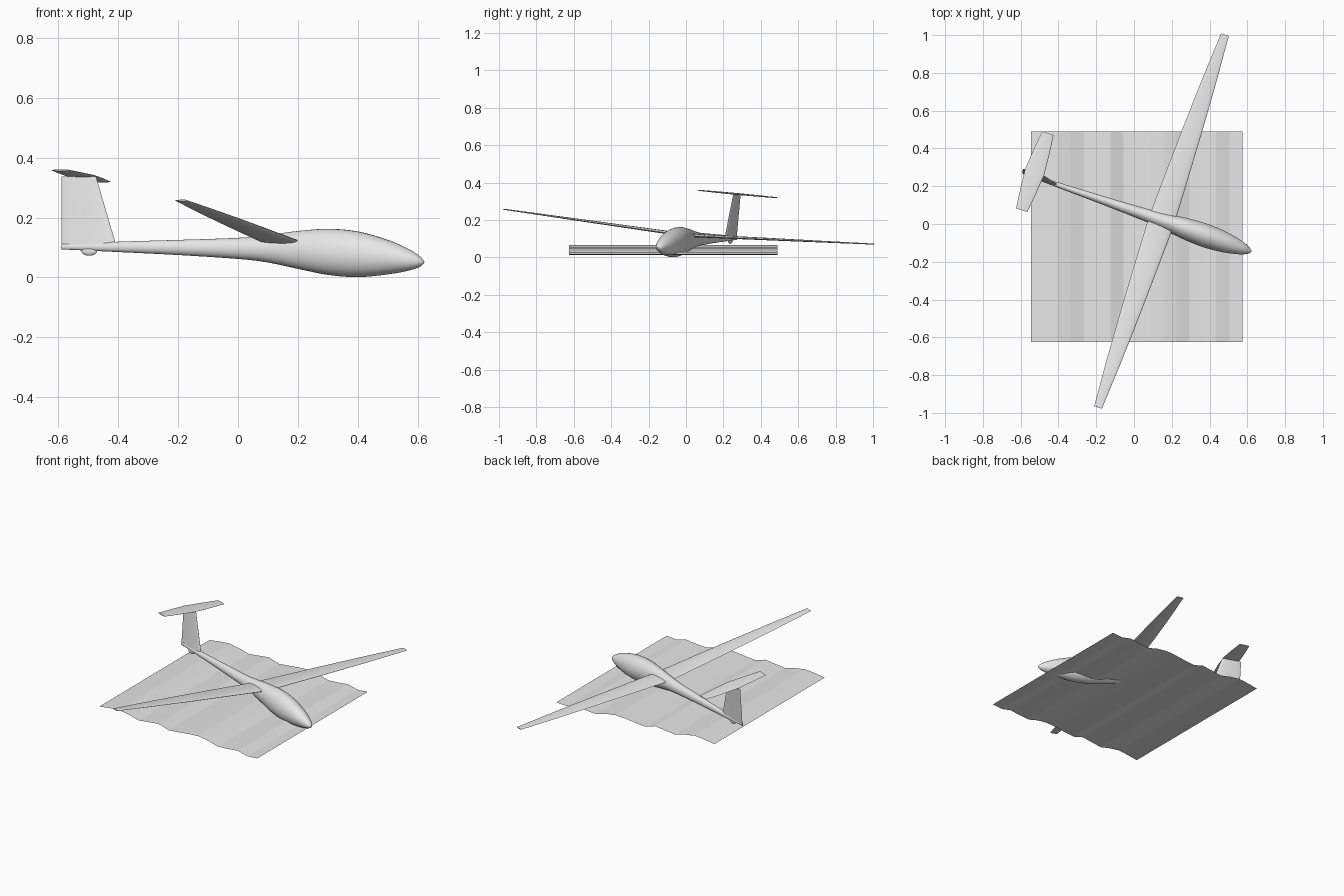
import bpy, bmesh, math
from mathutils import Matrix, Vector

if "Cube" in bpy.data.objects:
    bpy.data.objects.remove(bpy.data.objects["Cube"])

grey = bpy.data.materials.new("light_grey")
grey.diffuse_color = (0.8, 0.8, 0.8, 1)
grey.use_nodes = True
grey.node_tree.nodes["Principled BSDF"].inputs["Base Color"].default_value = grey.diffuse_color

# Glider pose: turned towards the front and banked
POSE = (Matrix.Translation((0, 0.06, 0))
        @ Matrix.Rotation(math.radians(-18.8), 4, 'Z')
        @ Matrix.Rotation(math.radians(-5.1), 4, 'X'))


def add_object(name, bm, pose=POSE, smooth=True):
    bmesh.ops.recalc_face_normals(bm, faces=bm.faces)
    me = bpy.data.meshes.new(name)
    bm.to_mesh(me)
    bm.free()
    me.materials.append(grey)
    ob = bpy.data.objects.new(name, me)
    bpy.context.collection.objects.link(ob)
    ob.matrix_world = pose
    if smooth:
        for p in me.polygons:
            p.use_smooth = True
        me.set_sharp_from_angle(angle=math.radians(35))
    return ob


def loft(name, rings):
    """Skin a closed solid over a row of equal rings."""
    bm = bmesh.new()
    rows = [[bm.verts.new(p) for p in r] for r in rings]
    n = len(rows[0])
    for a, b in zip(rows, rows[1:]):
        for i in range(n):
            j = (i + 1) % n
            bm.faces.new((a[i], a[j], b[j], b[i]))
    bm.faces.new(rows[0])
    bm.faces.new(rows[-1])
    return add_object(name, bm)


def smooth_rows(pts, steps=4):
    """Catmull-Rom curve through the rows."""
    pts = [Vector(p) for p in pts]
    ext = [pts[0]] + pts + [pts[-1]]
    out = []
    for a, b, c, d in zip(ext, ext[1:], ext[2:], ext[3:]):
        for k in range(steps):
            t = k / steps
            out.append(0.5 * (2 * b + (c - a) * t + (2 * a - 5 * b + 4 * c - d) * t * t
                              + (3 * b - a - 3 * c + d) * t ** 3))
    return out + [pts[-1]]


def airfoil(chord, thick, n=24):
    """Chord offset and thickness offset round a wing section."""
    out = []
    for i in range(n):
        t = math.tau * i / n
        out.append((chord / 2 * math.cos(t),
                    thick / 2 * math.sin(t) * (0.85 + 0.3 * math.cos(t))))
    return out


# Fuselage: station, bottom, top, half width
stations = [
    (-0.625, 0.094, 0.112, 0.006), (-0.42, 0.085, 0.120, 0.014),
    (-0.21, 0.075, 0.126, 0.021), (0.0, 0.062, 0.133, 0.030),
    (0.105, 0.050, 0.143, 0.037), (0.21, 0.029, 0.156, 0.048),
    (0.315, 0.009, 0.163, 0.059), (0.42, 0.001, 0.154, 0.062),
    (0.525, 0.010, 0.126, 0.051), (0.60, 0.023, 0.095, 0.034),
    (0.64, 0.036, 0.070, 0.017), (0.655, 0.049, 0.054, 0.002)]
rings = []
for s, lo, hi, w in smooth_rows([(*p,) for p in stations]):
    rings.append([(s, w * math.cos(math.tau * i / 28),
                   (lo + hi) / 2 + (hi - lo) / 2 * math.sin(math.tau * i / 28))
                  for i in range(28)])
loft("fuselage", rings)


def span_surface(name, centre, half, rise, stations):
    """Left and right surface; stations are (span fraction, chord, thickness)."""
    both = [(-f, c, t) for f, c, t in reversed(stations)] + stations[1:]
    loft(name, [[(centre[0] + x, centre[1] + f * half, centre[2] + abs(f) * rise + z)
                 for x, z in airfoil(c, t)] for f, c, t in both])


# Main wing with slight dihedral
span_surface("main_wing", (0.152, -0.010, 0.118), 1.046, 0.046,
             [(0, 0.140, 0.020), (0.25, 0.123, 0.017), (0.5, 0.103, 0.014),
              (0.75, 0.077, 0.010), (1, 0.043, 0.006)])
# Tailplane on top of the fin
span_surface("tailplane", (-0.567, 0.006, 0.341), 0.216, 0.0,
             [(0, 0.106, 0.011), (0.5, 0.088, 0.009), (1, 0.063, 0.006)])

# Fin: height, trailing edge, leading edge, thickness
fin = [(0.100, -0.626, -0.430, 0.020), (0.338, -0.632, -0.511, 0.012)]
loft("tail_fin", [[((a + b) / 2 + x, y, z) for x, y in airfoil(b - a, t)]
                  for z, a, b, t in fin])

# Small tail wheel
bm = bmesh.new()
bmesh.ops.create_uvsphere(bm, u_segments=16, v_segments=10, radius=1)
bm.transform(Matrix.Translation((-0.527, 0, 0.089)) @ Matrix.Diagonal((0.028, 0.009, 0.016, 1)))
add_object("tail_wheel", bm)

# Rippled ground sheet, open and paper thin
heights = [50, 60, 66, 54, 36, 44, 52, 30, 36, 44, 48, 38, 18, 22, 30, 13, 18]
bm = bmesh.new()
rows = [[bm.verts.new((-0.545 + 0.07 * i, y, h / 1000)) for y in (-0.625, 0.49)]
        for i, h in enumerate(heights)]
for a, b in zip(rows, rows[1:]):
    bm.faces.new((a[0], b[0], b[1], a[1]))
sheet = add_object("rippled_sheet", bm, Matrix.Identity(4), smooth=False)
if sheet.data.polygons[0].normal.z < 0:
    sheet.data.flip_normals()
